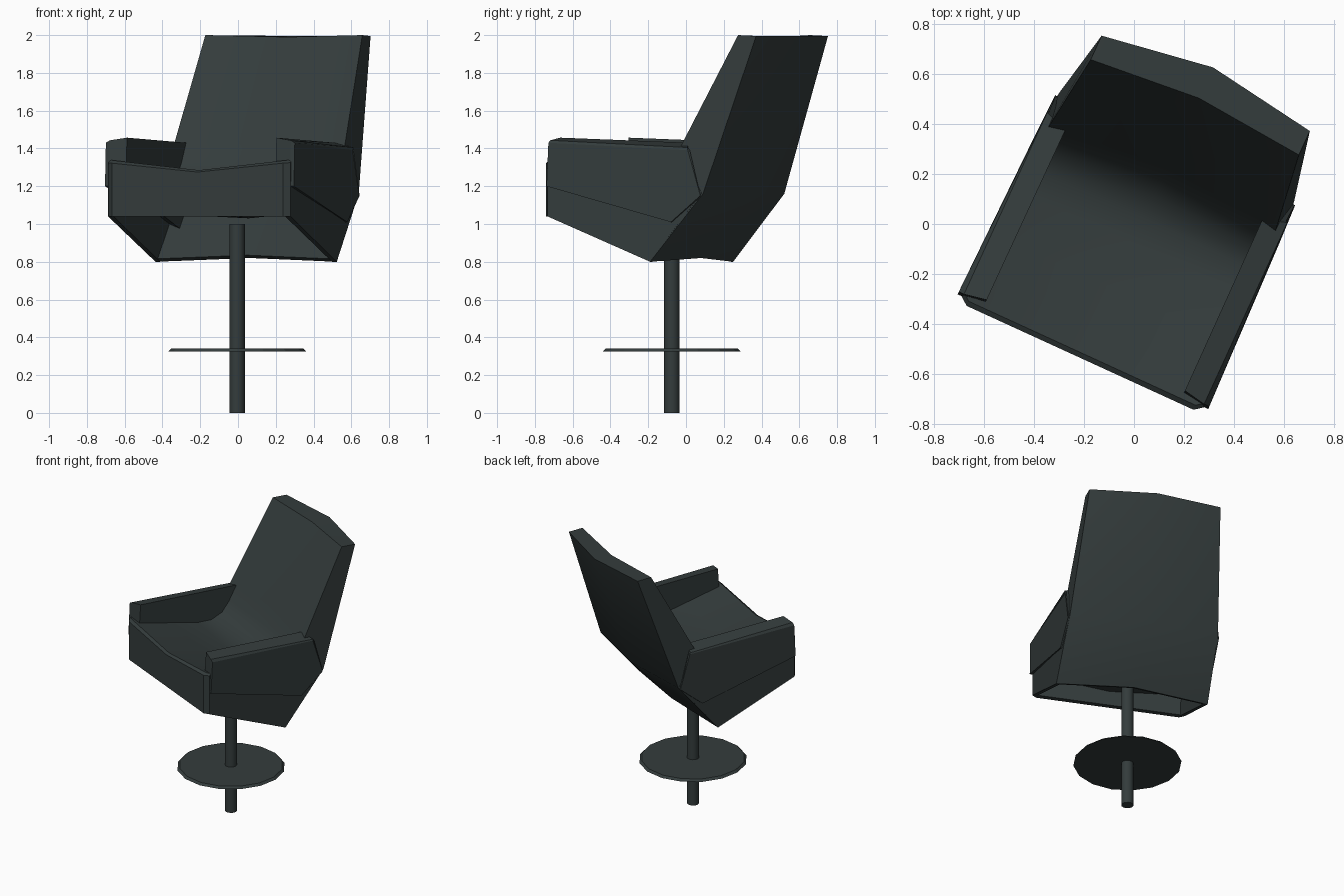
import bpy, bmesh, math

if "Cube" in bpy.data.objects:
    bpy.data.objects.remove(bpy.data.objects["Cube"])

mat = bpy.data.materials.new("dark slate")
mat.diffuse_color = (0.034, 0.045, 0.045, 1)
mat.use_nodes = True
mat.node_tree.nodes["Principled BSDF"].inputs["Base Color"].default_value = mat.diffuse_color
PIVOT = (-0.005, -0.075, 0)


def make(name, verts, faces, turn=-24.6, mirror=False, smooth=None):
    me = bpy.data.meshes.new(name)
    me.from_pydata(verts, [], faces)
    bm = bmesh.new()
    bm.from_mesh(me)
    bmesh.ops.recalc_face_normals(bm, faces=bm.faces)
    bm.to_mesh(me)
    bm.free()
    me.materials.append(mat)
    ob = bpy.data.objects.new(name, me)
    bpy.context.collection.objects.link(ob)
    ob.location = PIVOT
    ob.rotation_euler.z = math.radians(turn)
    if mirror:
        ob.modifiers.new("mirror", 'MIRROR')
    if smooth:
        bpy.ops.object.select_all(action='DESELECT')
        ob.select_set(True)
        bpy.context.view_layer.objects.active = ob
        bpy.ops.object.shade_smooth_by_angle(angle=math.radians(smooth))
    return ob


def loft(name, rings, **kw):
    """Join equal-sized rings of points and cap both ends."""
    n = len(rings[0])
    verts = [p for r in rings for p in r]
    faces = [(k * n + i, k * n + (i + 1) % n, (k + 1) * n + (i + 1) % n, (k + 1) * n + i)
             for k in range(len(rings) - 1) for i in range(n)]
    faces += [tuple(range(n)), tuple(range((len(rings) - 1) * n, len(rings) * n))]
    return make(name, verts, faces, **kw)


# Seat and backrest shell: (depth, height, half width, centre depth shift, centre height shift)
profile = [
    (-0.505, 1.04, 0.53, 0, 0), (-0.505, 1.325, 0.53, 0, -0.05), (-0.485, 1.34, 0.53, 0, -0.055),
    (-0.20, 1.275, 0.525, 0, -0.055), (0.0, 1.23, 0.52, 0, -0.055), (0.10, 1.225, 0.515, 0.01, -0.05),
    (0.18, 1.26, 0.51, 0.03, -0.04), (0.235, 1.33, 0.505, 0.04, -0.02), (0.29, 1.43, 0.497, 0.04, 0),
    (0.595, 2.0, 0.457, 0.04, -0.01),
    (0.70, 1.995, 0.457, 0.07, 0), (0.418, 1.16, 0.517, 0.065, 0), (0.115, 0.80, 0.528, 0.055, 0.02),
    (0.08, 0.815, 0.528, 0.055, 0.02), (0.27, 1.05, 0.52, 0.05, 0),
    (0.15, 1.08, 0.52, 0, -0.05), (0.0, 1.09, 0.52, 0, -0.055), (-0.46, 1.19, 0.53, 0, -0.05),
    (-0.47, 1.04, 0.53, 0, 0)]
rings = []
for s in (-1, -0.94, 0, 0.94, 1):
    c = 1 - abs(s)
    rings.append([(s * w, y + c * dy + (0.025 if abs(s) == 1 and y < -0.48 else 0), z + c * dz)
                  for y, z, w, dy, dz in profile])
loft("seat_and_backrest", rings, smooth=30)

# Side panels closing the hollow underside
side = [(-0.48, 1.04), (-0.48, 1.32), (0.0, 1.22), (0.29, 1.35), (0.41, 1.165), (0.115, 0.80)]
loft("side_panels", [[(0.50, y, z) for y, z in side],
                     [(0.531 - max(0, y) * 0.03, y, z) for y, z in side]], mirror=True)

# Armrests standing slightly proud of the side panels: (width, depth, height)
outer = [(0.55, -0.478, 1.20), (0.55, -0.467, 1.43), (0.52, 0.343, 1.39),
         (0.525, 0.407, 1.15), (0.533, 0.238, 1.01)]
crown = [(0.525, -0.467, 1.443), (0.503, 0.33, 1.405)]
inner = [(0.435, -0.465, 1.20), (0.435, -0.45, 1.457), (0.432, 0.30, 1.43),
         (0.435, 0.39, 1.15), (0.435, 0.238, 0.97)]
mid = [outer[0], crown[0], crown[1], outer[3], outer[4]]
mid = [(0.527, p[1], p[2]) for p in mid]
loft("armrests", [outer, mid, inner], mirror=True)


# Round pole and thin foot disc
def circle(r, z, n):
    return [(r * math.cos(2 * math.pi * i / n), r * math.sin(2 * math.pi * i / n), z)
            for i in range(n)]


loft("pole", [circle(0.041, 0, 12), circle(0.041, 1.0, 12)], turn=0, smooth=40)
loft("foot_disc", [circle(0.365, 0.325, 16), circle(0.35, 0.34, 16)], turn=0)
